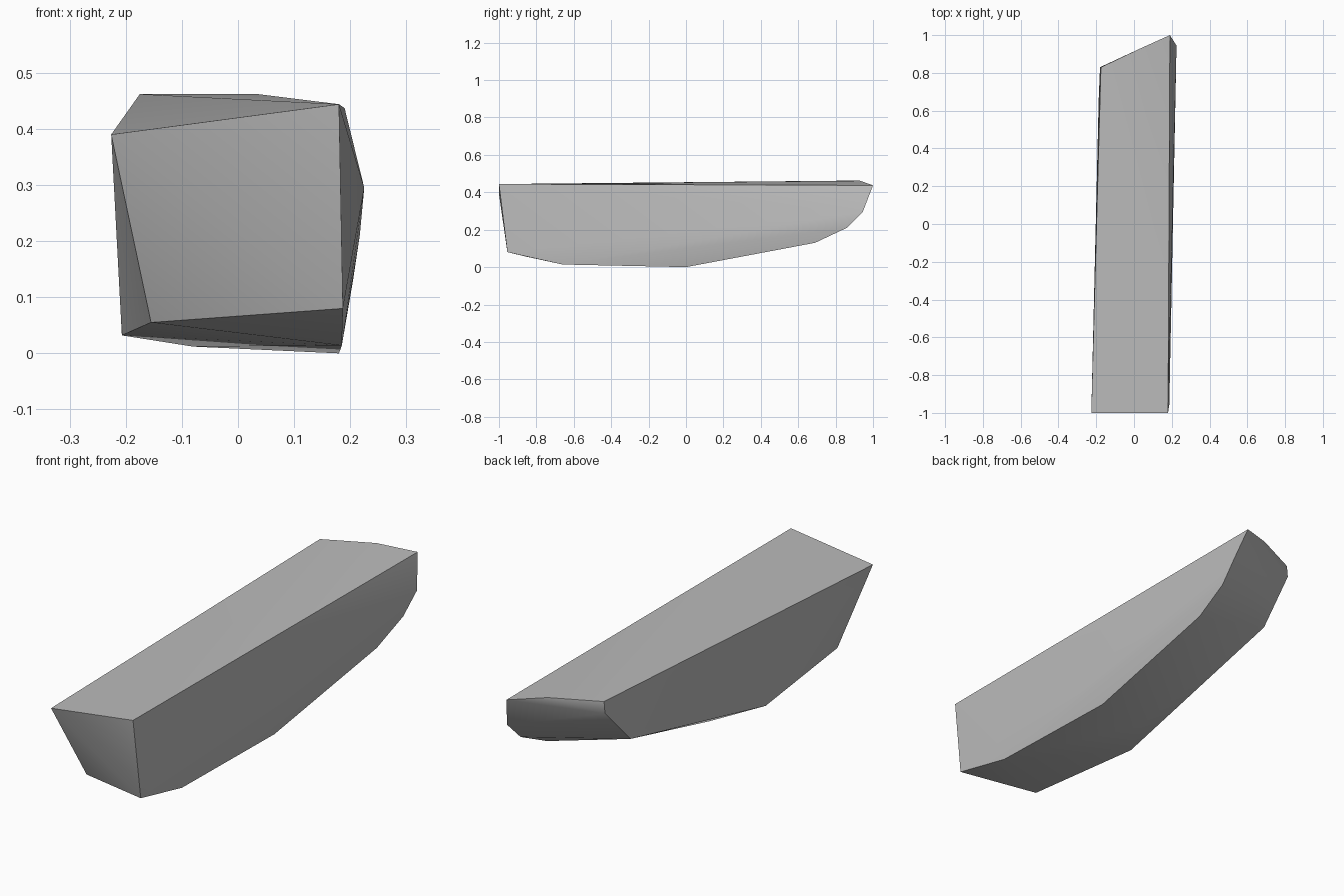
import bpy
import bmesh
import math

cube = bpy.data.objects.get("Cube")
if cube:
    bpy.data.objects.remove(cube, do_unlink=True)

# Grey material
grey = bpy.data.materials.new("plain grey")
grey.use_nodes = True
grey.diffuse_color = (0.5, 0.5, 0.5, 1)
grey.node_tree.nodes["Principled BSDF"].inputs["Base Color"].default_value = (0.5, 0.5, 0.5, 1)

# Corners of the faceted block, by region
top_rim = [(-0.226, -1, 0.39), (0.18, -1, 0.444), (0.19, 1, 0.437),
           (0.035, 0.93, 0.462), (-0.175, 0.83, 0.462)]
left_side_keel = [(0.187, -0.955, 0.08), (0.185, -0.66, 0.014), (0.18, 0, 0),
                  (0.205, 0.69, 0.13), (0.217, 0.86, 0.21), (0.225, 0.945, 0.295)]
right_side_keel = [(-0.155, -0.85, 0.055), (-0.207, -0.268, 0.032),
                   (-0.187, 0.66, 0.233), (-0.18, 0.83, 0.41)]
underside = [(-0.08, -0.05, 0.012)]

# Wrap the corners in one closed convex skin
bm = bmesh.new()
for corner in top_rim + left_side_keel + right_side_keel + underside:
    bm.verts.new(corner)
bmesh.ops.convex_hull(bm, input=bm.verts[:])
bmesh.ops.recalc_face_normals(bm, faces=bm.faces[:])
mesh = bpy.data.meshes.new("faceted_block")
bm.to_mesh(mesh)
bm.free()
mesh.materials.append(grey)

block = bpy.data.objects.new("faceted_block", mesh)
bpy.context.collection.objects.link(block)

# Smooth the shallow facets, keep the main edges sharp
bpy.ops.object.select_all(action="DESELECT")
block.select_set(True)
bpy.context.view_layer.objects.active = block
bpy.ops.object.shade_smooth_by_angle(angle=math.radians(30))
